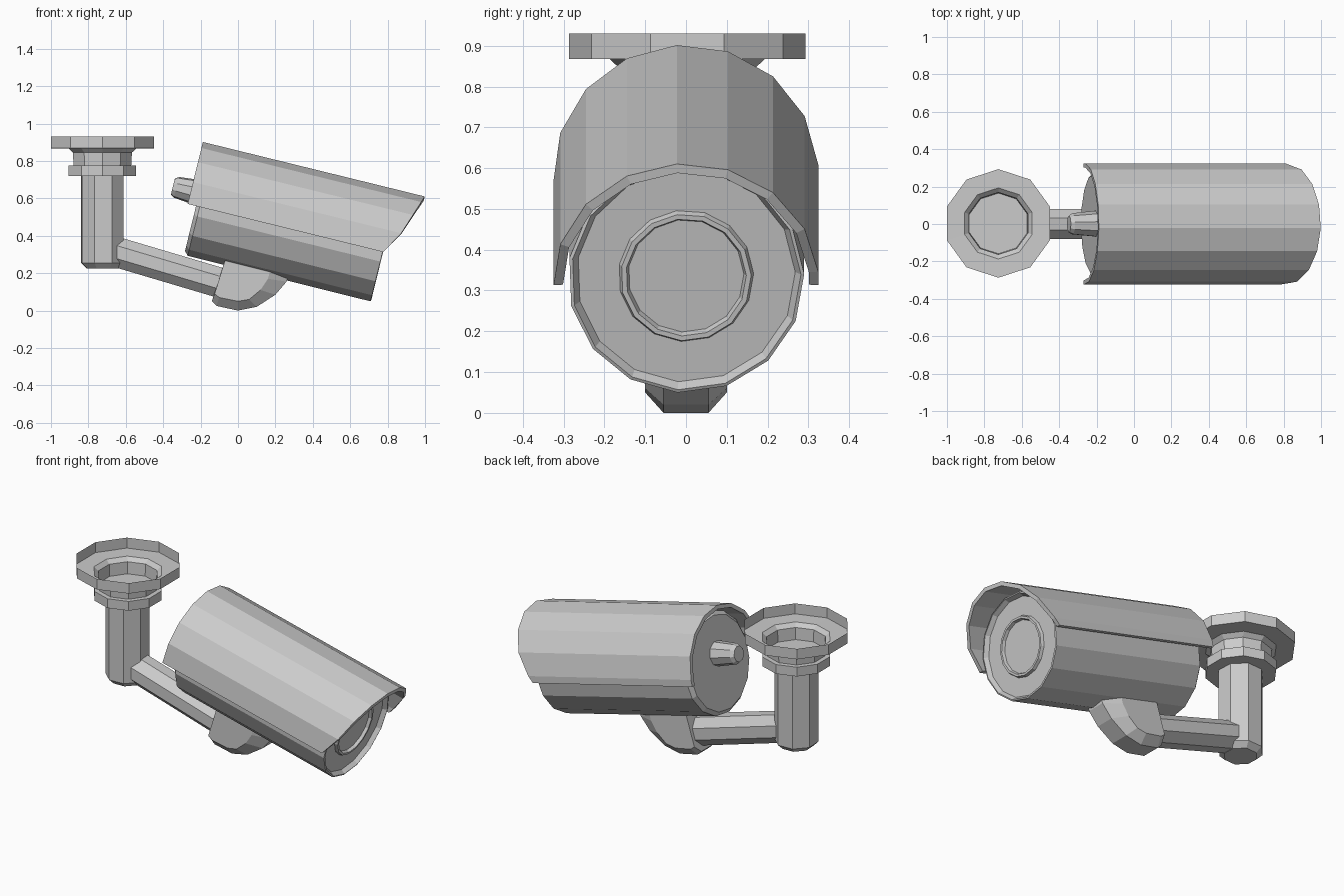
import bpy
import math
from mathutils import Matrix, Vector

if "Cube" in bpy.data.objects:
    bpy.data.objects.remove(bpy.data.objects["Cube"])


def mesh_object(name, verts, faces):
    me = bpy.data.meshes.new(name)
    me.from_pydata(verts, [], faces)
    me.update()
    ob = bpy.data.objects.new(name, me)
    bpy.context.collection.objects.link(ob)
    return ob


def frame(origin, direction):
    """Local X along direction, local Y along world y."""
    x = Vector(direction).normalized()
    y = Vector((0, 1, 0))
    z = x.cross(y)
    m = Matrix((x, y, z)).transposed().to_4x4()
    return Matrix.Translation(origin) @ m


def ring(s, r, angles):
    return [Vector((s, r * math.sin(a), r * math.cos(a))) for a in angles]


def lathe(name, profile, sides, phase, matrix, caps=(True, True)):
    """Sweep (distance, radius) pairs around the local X axis."""
    angles = [math.radians(phase) + 2 * math.pi * i / sides for i in range(sides)]
    verts = [matrix @ v for s, r in profile for v in ring(s, r, angles)]
    faces = []
    for k in range(len(profile) - 1):
        for i in range(sides):
            j = (i + 1) % sides
            a, b = k * sides, (k + 1) * sides
            faces.append((a + j, a + i, b + i, b + j))
    if caps[0]:
        faces.append(tuple(range(sides)))
    if caps[1]:
        last = (len(profile) - 1) * sides
        faces.append(tuple(reversed(range(last, last + sides))))
    return mesh_object(name, verts, faces)


def loft(name, loops):
    """Join closed loops of equal length and cap both ends."""
    n = len(loops[0])
    verts = [v for loop in loops for v in loop]
    faces = [tuple(range(n)), tuple(reversed(range(len(verts) - n, len(verts))))]
    for k in range(len(loops) - 1):
        for i in range(n):
            j = (i + 1) % n
            faces.append((k * n + j, k * n + i, (k + 1) * n + i, (k + 1) * n + j))
    return mesh_object(name, verts, faces)


tilt = math.radians(13.8)
cam = frame((0.78, 0, 0.33), (math.cos(tilt), 0, -math.sin(tilt)))
UP = (0, 0, 1)

# Camera body with recessed front and raised lens ring
lathe("camera_body", [(-1.03, 0.265), (-1.01, 0.287), (-0.003, 0.29), (0, 0.282),
                      (-0.025, 0.268), (-0.025, 0.166), (-0.008, 0.16), (-0.008, 0.148),
                      (-0.025, 0.142)], 15, 16, cam)

# Sun hood: half shell with a slanted front edge
def hood_front(h):
    if h < 0.103:
        return max(0.0, (h + 0.02) * 0.57)
    return 0.07 + (h - 0.103) * 0.34


sections = []
R_OUT, R_IN = 0.325, 0.302
for deg in [-93] + [-71.5 + 22.5 * i for i in range(8)] + [93]:
    a = math.radians(deg)
    front = hood_front(R_OUT * math.cos(a))
    sections.append([cam @ ring(s, r, [a])[0] for s, r in
                     ((-1.076, R_OUT), (front, R_OUT), (front, R_IN), (-1.076, R_IN))])
loft("sun_hood", sections)

# Cable plug on the back
plug = cam @ Matrix.Translation((0, 0, 0.055))
lathe("cable_plug", [(-1.175, 0.045), (-1.155, 0.058), (-1.02, 0.072)], 9, 10, plug)

# Mounting boot under the body: wide middle, chamfered sides
middle = [(-0.06, 0.3), (-0.14, 0.05), (-0.115, 0.025), (0, 0), (0.1, 0.02),
          (0.2, 0.085), (0.26, 0.155), (0.28, 0.22)]
outer = [(-0.06, 0.3), (-0.125, 0.09), (-0.1, 0.07), (0, 0.05), (0.06, 0.06),
         (0.12, 0.11), (0.16, 0.17), (0.18, 0.24)]
loft("mount_boot", [[(x, y, z) for x, z in pts] for y, pts in
                    ((-0.1, outer), (-0.055, middle), (0.055, middle), (0.1, outer))])

# Sloping arm
arm_start, arm_end = Vector((-0.69, 0, 0.325)), Vector((-0.05, 0, 0.135))
lathe("arm", [(0, 0.087), ((arm_end - arm_start).length, 0.087)], 8, 22.5,
      frame(arm_start, arm_end - arm_start))

# Upright post with a bevelled foot
post = frame((-0.725, 0, 0), UP)
lathe("post", [(0.225, 0.09), (0.255, 0.121), (0.74, 0.121)], 8, 20, post)

# Collar ring and open ceiling plate
mount = frame((-0.725, 0.003, 0), UP)
lathe("collar_ring", [(0.72, 0.19), (0.775, 0.19)], 10, 18, mount)
lathe("ceiling_plate", [(0.775, 0.162), (0.845, 0.166), (0.867, 0.19),
                        (0.868, 0.29), (0.93, 0.29)], 10, 18, mount, (False, False))
